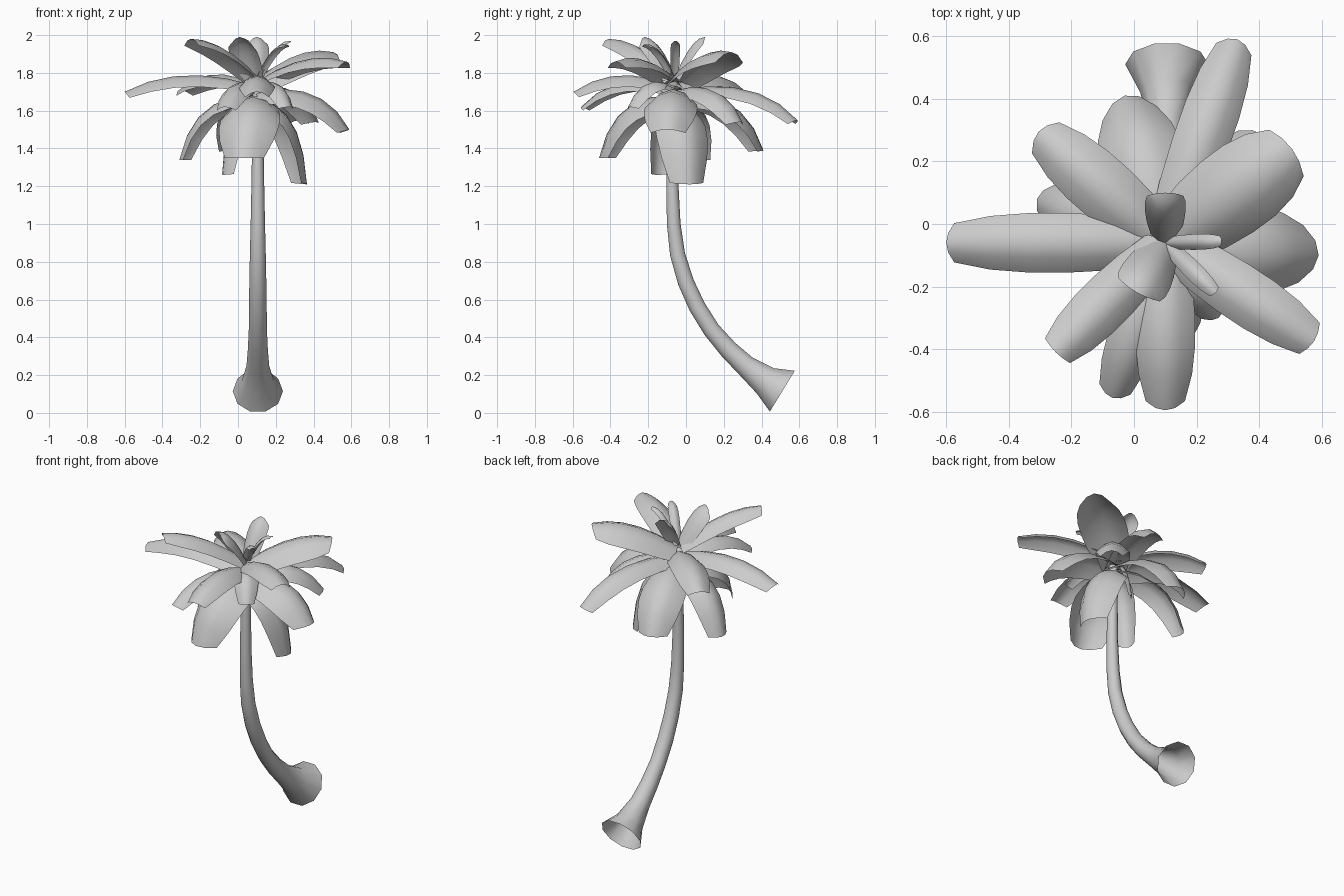
import bpy, bmesh, math
from mathutils import Vector

cube = bpy.data.objects.get("Cube")
if cube:
    bpy.data.objects.remove(cube, do_unlink=True)

grey = bpy.data.materials.new("plain_grey")
grey.use_nodes = True
colour = (0.6, 0.6, 0.6, 1)
grey.diffuse_color = colour
grey.node_tree.nodes["Principled BSDF"].inputs["Base Color"].default_value = colour


def sheet(name, rows, closed=False):
    """Skin a list of equal point rows into one smooth surface."""
    bm = bmesh.new()
    grid = [[bm.verts.new(p) for p in row] for row in rows]
    count = len(rows[0])
    for low, high in zip(grid, grid[1:]):
        for i in range(count if closed else count - 1):
            j = (i + 1) % count
            bm.faces.new((low[i], low[j], high[j], high[i]))
    for face in bm.faces:
        face.smooth = True
    mesh = bpy.data.meshes.new(name)
    bm.to_mesh(mesh)
    bm.free()
    mesh.materials.append(grey)
    obj = bpy.data.objects.new(name, mesh)
    bpy.context.collection.objects.link(obj)
    return obj


CROWN_X, CROWN_Y = 0.1, -0.06

# Trunk: leaning path of (y, z, radius), open flared foot
path = [(.51, .115, .133), (.42, .17, .085), (.315, .25, .06), (.225, .335, .053),
        (.135, .44, .048), (.06, .56, .047), (0, .69, .045), (-.045, .84, .042),
        (-.065, 1, .038), (-.072, 1.2, .034), (-.07, 1.45, .03), (-.06, 1.7, .027)]
rings = []
for i, (y, z, radius) in enumerate(path):
    before, after = path[max(i - 1, 0)], path[min(i + 1, len(path) - 1)]
    along = Vector((0, after[0] - before[0], after[1] - before[1])).normalized()
    across = Vector((1, 0, 0))
    up = across.cross(along)
    centre = Vector((0.105, y, z))
    angles = [math.tau * k / 10 for k in range(10)]
    rings.append([centre + radius * (across * math.cos(a) - up * math.sin(a)) for a in angles])
sheet("trunk", rings, closed=True)


def frond(name, x, y, z, width):
    """Arched leaf bending from the crown out to its blunt tip."""
    root_z = 1.73 + 0.15 * (z - 1.7)
    root, tip = Vector((CROWN_X, CROWN_Y, root_z)), Vector((x, y, z))
    rise = z - root_z
    bend = root.lerp(tip, 0.55 + 0.8 * max(0, -rise))
    bend.z = root_z + 0.14 + 0.35 * rise
    out = Vector((x - CROWN_X, y - CROWN_Y, 0)).normalized()
    side = Vector((-out.y, out.x, 0))
    outline = (0.72, 0.92, 1, 1, 0.9, 0.66)
    rows = []
    for i, share in enumerate(outline):
        t = i / (len(outline) - 1)
        point = root.lerp(bend, t).lerp(bend.lerp(tip, t), t)
        along = (bend - root).lerp(tip - bend, t).normalized()
        normal = along.cross(side)
        w = width * share
        row = []
        for u in (-1, -0.5, 0, 0.5, 1):
            p = point + side * (u * w / 2) - normal * (u * u * w * 0.32)
            if t == 1:
                p -= along * (u * u * width * 0.04)
            row.append(p)
        rows.append(row)
    sheet(name, rows)


# Fronds by tier: tip x, y, z and width
tiers = {
    "upper_frond": [(-.25, -.41, 1.98, .17), (.575, -.375, 1.86, .18), (.505, .24, 1.91, .28),
                    (.01, -.22, 1.99, .17)],
    "middle_frond": [(-.6, -.06, 1.7, .19), (-.305, .295, 1.71, .2), (.33, .59, 1.55, .18),
                     (.1, -.595, 1.7, .19), (-.07, -.555, 1.62, .16), (.59, -.1, 1.5, .28),
                     (.41, .285, 1.54, .2), (.27, -.3, 1.62, .14)],
    "lower_frond": [(.02, -.46, 1.35, .32), (.365, .02, 1.21, .28), (-.03, .41, 1.39, .27),
                    (-.31, .08, 1.34, .2), (-.08, -.15, 1.26, .17), (.04, .03, 1.48, .07)],
    "centre_leaf": [(.1, .1, 1.99, .13), (.28, -.055, 1.97, .05), (.26, -.22, 1.95, .06)],
}
for name, leaves in tiers.items():
    for number, leaf in enumerate(leaves, 1):
        frond(f"{name}_{number}", *leaf)
